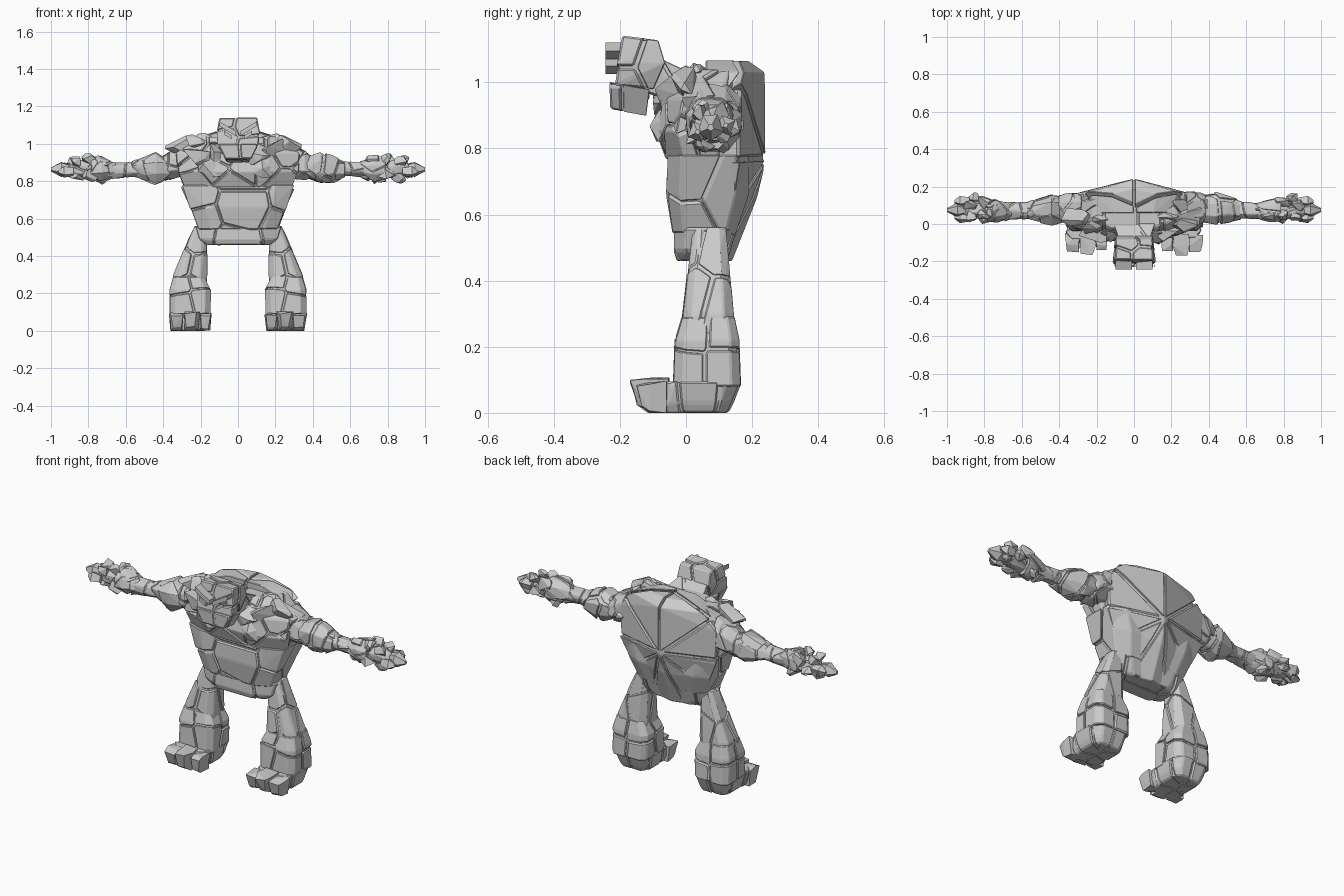
import bpy, bmesh, random
from math import sin, cos, radians
from mathutils import Vector as V

if "Cube" in bpy.data.objects:
    bpy.data.objects.remove(bpy.data.objects["Cube"])

R = random.Random(7)


def hull(pts):
    bm = bmesh.new()
    for p in pts:
        bm.verts.new(p)
    bmesh.ops.convex_hull(bm, input=bm.verts[:])
    bmesh.ops.delete(bm, geom=[v for v in bm.verts if not v.link_faces], context='VERTS')
    bmesh.ops.dissolve_limit(bm, angle_limit=0.06, verts=bm.verts[:], edges=bm.edges[:])
    bmesh.ops.recalc_face_normals(bm, faces=bm.faces[:])
    return bm


def collect(bm, out):
    verts, faces = out
    bm.verts.index_update()
    k = len(verts)
    verts += [v.co.copy() for v in bm.verts]
    faces += [[v.index + k for v in f.verts] for f in bm.faces]
    bm.free()


def finish(name, out):
    me = bpy.data.meshes.new(name)
    me.from_pydata(out[0], [], out[1])
    bpy.context.collection.objects.link(bpy.data.objects.new(name, me))


def crack(pts, seeds, out, gap=.004, bevel=.007, shift=.006):
    """Convex block split into bevelled stone plates around a slightly smaller core."""
    pts = [V(p) for p in pts]
    mid = sum(pts, V()) / len(pts)
    if isinstance(seeds, int):
        seeds = [R.choice(pts).lerp(R.choice(pts), R.uniform(.1, .5)) for _ in range(seeds)]
    seeds = [V(s) for s in seeds]
    for s in seeds:
        bm = hull(pts)
        for t in seeds:
            n = t - s
            if n.length < .01 or not bm.verts:
                continue
            bmesh.ops.bisect_plane(bm, geom=bm.verts[:] + bm.edges[:] + bm.faces[:], dist=1e-5,
                                   plane_co=(s + t) / 2 - n.normalized() * gap, plane_no=n, clear_outer=True)
            bmesh.ops.holes_fill(bm, edges=bm.edges[:], sides=0)
        if len(bm.verts) < 4:
            bm.free()
            continue
        bmesh.ops.remove_doubles(bm, verts=bm.verts[:], dist=.004)
        bmesh.ops.bevel(bm, geom=bm.edges[:], offset=bevel, segments=1, affect='EDGES', clamp_overlap=True)
        d = (s - mid).normalized() * R.uniform(-shift, shift)
        bmesh.ops.translate(bm, verts=bm.verts[:], vec=d)
        collect(bm, out)
    collect(hull([mid + (p - mid) * .93 for p in pts]), out)


def rock(c, size, out, n=11):
    pts = []
    for _ in range(n):
        d = V([R.gauss(0, 1) for _ in range(3)]).normalized()
        pts.append([c[i] + d[i] * size[i] / 2 * 1.1 for i in range(3)])
    collect(hull(pts), out)


def octagon(a0, a1, b0, b1, cut=.28):
    da, db = (a1 - a0) * cut, (b1 - b0) * cut
    return [(a0 + da, b0), (a1 - da, b0), (a1, b0 + db), (a1, b1 - db),
            (a1 - da, b1), (a0 + da, b1), (a0, b1 - db), (a0, b0 + db)]


def rings_z(rings, side=1, cut=.2):
    return [(side * x, y, z) for z, *r in rings for x, y in octagon(*r, cut)]


def rings_x(rings, side):
    j = lambda: R.uniform(-.008, .008)
    return [(side * x, y + j(), z + j()) for x, *r in rings for y, z in octagon(*r)]


# Pelvis and belly
o = ([], [])
crack(rings_z([(.46, -.17, .17, -.03, .13), (.49, -.21, .21, -.04, .14), (.56, -.23, .23, -.035, .16)]),
      [(0, -.04, .5), (-.24, 0, .54), (.24, 0, .54), (0, .15, .5)], o)
finish("pelvis", o)
o = ([], [])
crack(rings_z([(.54, -.215, .215, -.04, .15), (.66, -.26, .26, -.06, .19), (.78, -.3, .3, -.055, .19)], 1, .16),
      [(.03, -.06, .65), (-.26, -.03, .73), (-.22, -.03, .57), (.31, -.03, .7), (.25, -.02, .55),
       (.03, -.06, .85), (-.02, -.06, .45), (-.2, .15, .66), (.2, .15, .66)], o)
finish("belly", o)

# Chest plates
o = ([], [])
chest = rings_z([(.77, -.29, .29, -.06, .15), (.85, -.32, .32, -.09, .16),
                 (.95, -.33, .33, -.07, .17), (1.035, -.22, .22, -.02, .18)], cut=.25)
crack(chest, [(x * .3 + R.uniform(-.04, .04), y, z) for z, y, xs in
              [(.79, -.05, (-.9, 0, .9)), (.88, -.1, (-1, -.55, .1, .55, 1)),
               (.95, -.07, (-1, -.4, .4, 1)), (1.03, .0, (-.7, -.2, .3, .7)),
               (.98, .13, (-1, -.3, .4, 1)), (.83, .12, (-1, 1))] for x in xs], o)
for side in (-1, 1):
    for x, y, z, s in [(.1, -.05, .94, .13), (.2, -.04, .95, .15), (.25, .0, .98, .13),
                       (.18, .03, 1.0, .11), (.29, .04, .97, .15), (.14, -.065, .87, .11)]:
        rock((side * x, y, z), (s * 1.3, s * .75, s), o)
finish("chest", o)

# Back shell: ridge on the centre line, plates radiating from the hump
o = ([], [])
shell = []
for z, w, yb, slope in [(.46, .11, .14, .03), (.56, .2, .18, .06), (.65, .25, .215, .07), (.76, .3, .242, .08),
                        (.94, .31, .243, .08), (1.03, .23, .24, .07), (1.065, .12, .19, .03)]:
    shell += [(-w, yb - slope, z), (0, yb, z), (w, yb - slope, z), (-.85 * w, .06, z), (.85 * w, .06, z)]
crack(shell, [(.22 * cos(radians(a)), .17, .77 + .22 * sin(radians(a))) for a in
              (-20, 18, 62, 118, 160, 196, 238, 272, 310)] + [(.16, .06, 1.08), (-.15, .06, 1.08)], o, .006, .01, .004)
finish("back_shell", o)

# Neck and head
o = ([], [])
crack([(x * w, y, z) for x in (-1, 1) for w, y, z in
       [(.07, -.12, 1.09), (.06, -.12, .97), (.11, 0, 1.035), (.11, 0, .93), (.09, -.06, 1.06)]], 7, o)
finish("neck", o)
o = ([], [])
crack([(x * w, y, z) for x in (-1, 1) for w, y, z in
       [(.1, -.19, 1.14), (.095, -.085, 1.127), (.115, -.205, 1.06), (.1, -.065, 1.06),
        (.11, -.215, .99), (.08, -.1, .98)]],
      [(.05, -.2, 1.09), (-.09, -.19, 1.12), (-.07, -.21, 1.03), (.06, -.2, .99), (-.05, -.08, 1.09), (.06, -.08, 1.05)],
      o, .004, .006, .004)
finish("head", o)
o = ([], [])
crack([(x * w, y, z) for x in (-1, 1) for w, y, z in
       [(.11, -.23, 1.0), (.1, -.11, .98), (.07, -.228, .92), (.06, -.12, .9)]], 6, o, .003, .006, .004)
finish("jaw", o)
for side, name in ((-1, "left"), (1, "right")):
    for part, x0, x1, z, h in (("eye_", .035, .075, 1.035, .02), ("brow_", .01, .1, 1.065, .025)):
        o = ([], [])
        collect(hull([(side * x, y, zz + (x - .05) * .6) for x in (x0, x1)
                      for y in (-.243, -.19) for zz in (z, z + h)]), o)
        finish(part + name, o)

for side, tag in ((-1, "left"), (1, "right")):
    # Legs
    o = ([], [])
    crack(rings_z([(.2, .17, .355, -.02, .15), (.3, .165, .345, -.01, .145), (.42, .168, .295, .01, .12),
                   (.5, .165, .262, .015, .125), (.56, .17, .232, .02, .12)], side),
          [(side * x, y, z) for x, y, z in [(.2, .0, .5), (.26, .12, .5), (.19, .02, .33), (.32, .0, .36),
                                           (.2, .13, .36), (.33, .13, .33), (.25, 0, .22)]], o, shift=.003)
    finish("thigh_" + tag, o)
    o = ([], [])
    crack(rings_z([(.08, .15, .365, -.038, .165), (.22, .145, .365, -.033, .16),
                   (.29, .18, .345, -.012, .145)], side, .14),
          [(side * x, y, z) for x, y, z in [(.18, -.03, .16), (.31, -.03, .13), (.33, -.02, .26), (.19, .0, .29),
                                           (.19, .15, .12), (.33, .15, .13), (.2, .15, .24), (.32, .15, .25)]],
          o, shift=.003)
    finish("shin_" + tag, o)
    o = ([], [])
    crack(rings_z([(.0, .175, .335, -.09, .125), (.03, .16, .35, -.1, .14), (.095, .15, .365, -.08, .165)], side, .16),
          [(side * x, y, .05) for x, y in [(.2, -.06), (.31, -.07), (.17, .05), (.35, .04), (.2, .13), (.31, .14)]], o)
    # Toes
    for x, w, tip, top in ((.178, .03, -.15, .08), (.25, .04, -.17, .095), (.328, .036, -.155, .085)):
        j = lambda: R.uniform(-.012, .012)
        collect(hull([(side * (x + a * b + j() * .6), y + abs(j()), max(0, z + j() * .6)) for a in (-1, 1) for b, y, z in
                      [(w * .8, tip, top), (w * .6, tip + .02, .02), (w, -.12, top + .008), (w, -.06, top + .01),
                       (w * .8, -.06, .0), (w * .9, -.12, .004)]]), o)
    finish("foot_" + tag, o)

    # Arms
    o = ([], [])
    crack(rings_x([(.28, .0, .17, .82, 1.0), (.36, .0, .165, .81, .96), (.41, .03, .14, .83, .92)], side), 7, o)
    crack(rings_x([(.36, .02, .15, .82, .92), (.44, .0, .16, .785, .955), (.5, .015, .14, .8, .93),
                   (.57, .03, .115, .83, .9)], side), 9, o, shift=.01)
    finish("upper_arm_" + tag, o)
    o = ([], [])
    crack(rings_x([(.53, .03, .115, .83, .9), (.63, .04, .1, .825, .89), (.7, .03, .11, .82, .9)], side), 4, o)
    crack(rings_x([(.66, .035, .105, .83, .9), (.73, .01, .13, .8, .93), (.79, .015, .14, .81, .925)], side), 7, o, shift=.01)
    finish("forearm_" + tag, o)
    # Hand and finger stones
    o = ([], [])
    crack(rings_x([(.78, .03, .13, .82, .91), (.86, .03, .12, .82, .91), (.91, .05, .11, .84, .89)], side), 5, o)
    for x, y, z, s in [(.725, .05, .905, .075), (.745, .1, .82, .075), (.79, .03, .83, .07), (.8, .12, .9, .08),
                       (.8, .05, .915, .065), (.87, .04, .9, .065), (.88, .1, .91, .065),
                       (.85, .14, .86, .06), (.86, .06, .825, .07), (.91, .11, .85, .065)]:
        rock((side * x, y, z), (s * 1.2, s * .9, s), o)
    for x1, y, z in ((.96, .035, .85), (.96, .12, .87)):
        collect(hull([(side * x, y + a * w, z + b * w) for x, w in ((.88, .022), (.93, .03), (x1, .008))
                      for a, b in ((-1, -.5), (.4, -1), (1, .5), (-.4, 1))]), o)
    collect(hull([(side * x, .075 + a * w, .863 + b * w) for x, w in ((.9, .025), (.945, .04), (1, .01))
                  for a, b in ((-1, -.4), (0, -1), (1, -.3), (.5, 1), (-.6, .9))]), o)
    finish("hand_" + tag, o)
